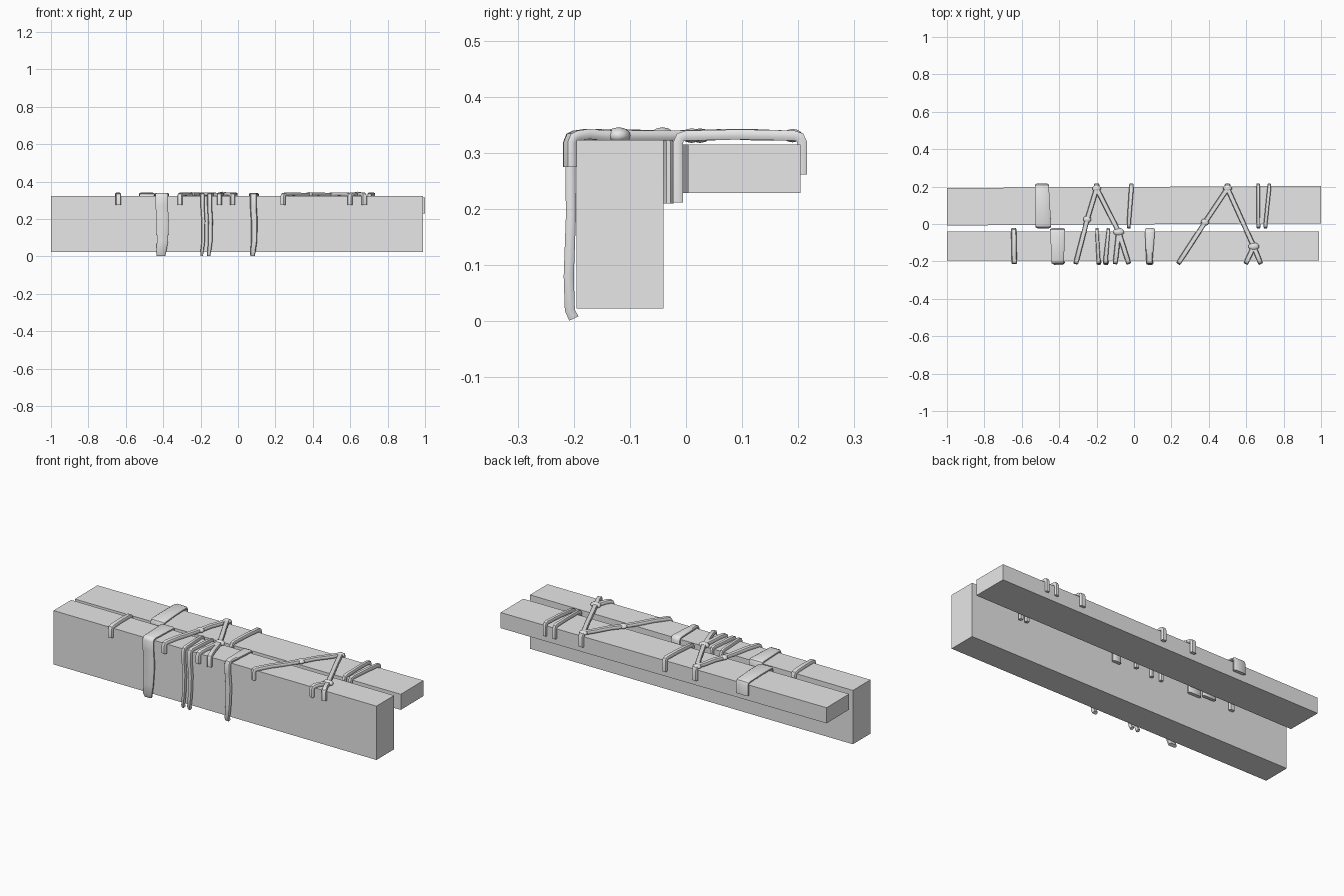
import bpy, bmesh
from mathutils import Vector, Matrix

cube = bpy.data.objects.get("Cube")
if cube:
    bpy.data.objects.remove(cube, do_unlink=True)

grey = bpy.data.materials.new("plain grey")
grey.use_nodes = True
grey.diffuse_color = (0.8, 0.8, 0.8, 1)
grey.node_tree.nodes["Principled BSDF"].inputs["Base Color"].default_value = (0.8, 0.8, 0.8, 1)

TOP = 0.331      # centre height of the straps lying on the beams
FRONT, BACK = -0.206, 0.207
GAP_FRONT, GAP_BACK = -0.031, -0.014
SECTION = [(-1, -.4), (-.75, -1), (.75, -1), (1, -.4), (1, .4), (.75, 1), (-.75, 1), (-1, .4)]


def finish(name, bm, smooth=True):
    bmesh.ops.recalc_face_normals(bm, faces=bm.faces)
    mesh = bpy.data.meshes.new(name)
    bm.to_mesh(mesh)
    bm.free()
    if smooth:
        mesh.shade_smooth()
        mesh.set_sharp_from_angle(angle=0.7)
    mesh.materials.append(grey)
    ob = bpy.data.objects.new(name, mesh)
    bpy.context.collection.objects.link(ob)
    return ob


def beam(name, size, centre, turn=0):
    bm = bmesh.new()
    bmesh.ops.create_cube(bm, size=1, matrix=Matrix.Diagonal((*size, 1)))
    ob = finish(name, bm, smooth=False)
    ob.location = centre
    ob.rotation_euler.z = turn


def ribbon(name, path, widths, side, thick=0.018):
    """Sweep a rounded flat section along a path."""
    bm = bmesh.new()
    pts = [Vector(p) for p in path]
    rings = []
    for i, p in enumerate(pts):
        tangent = (pts[min(i + 1, len(pts) - 1)] - pts[max(i - 1, 0)]).normalized()
        normal = side.cross(tangent).normalized()
        rings.append([bm.verts.new(p + side * a * widths[i] / 2 + normal * b * thick / 2)
                      for a, b in SECTION])
    for r, s in zip(rings, rings[1:]):
        for k in range(8):
            j = (k + 1) % 8
            bm.faces.new((r[k], r[j], s[j], s[k]))
    bm.faces.new(rings[0])
    bm.faces.new(rings[-1])
    return finish(name, bm)


def corner(x, y, inward, low):
    """Hanging end, then the rounded bend onto the top."""
    return [(x, y, low), (x, y, TOP - 0.012),
            (x, y + inward * 0.004, TOP - 0.003), (x, y + inward * 0.014, TOP)]


def strap(name, x0, y0, low0, x1, y1, low1, w0, w1):
    start = corner(x0, y0, 1, low0)
    end = corner(x1, y1, -1, low1)[::-1]
    mid = [((x0 + x1) / 2, (y0 + y1) / 2, TOP + 0.002)]
    ribbon(name, start + mid + end, [w0] * 4 + [(w0 + w1) / 2] + [w1] * 4, Vector((1, 0, 0)))


def long_strap(name, x0, x1, w0, w1):
    """Strap over the front beam whose front end hangs to the floor."""
    heights = [0.005, 0.02, 0.08, 0.19]
    offsets = [0.006, -0.001, -0.003, 0.001]
    scales = [0.7, 0.8, 0.9, 1.0]
    drift = [-0.004, -0.003, 0.004, 0.005]
    hang = [(x0 + d, FRONT + o, h) for d, o, h in zip(drift, offsets, heights)]
    bend = corner(x0, FRONT, 1, 0.27)
    back = corner(x1, GAP_FRONT, -1, 0.21)[::-1]
    ribbon(name, hang + bend + back,
           [w0 * s for s in scales] + [w0] * 4 + [w1] * 4, Vector((1, 0, 0)))


def vine(name, start, end, low=None, width=0.026):
    """Diagonal cord, optionally hanging over the front edge."""
    run = Vector((end[0] - start[0], end[1] - start[1], 0)).normalized()
    side = run.cross(Vector((0, 0, 1)))
    a = Vector((*start, TOP))
    b = Vector((*end, TOP))
    path = [a + run * 0.012, a.lerp(b, .35) + Vector((0, 0, .003)), a.lerp(b, .7), b]
    if low:
        path = [(*start, low), (*start, TOP - 0.012), a + run * 0.004 - Vector((0, 0, .003))] + path
    ribbon(name, path, [width] * len(path), side)


def knot(name, x, y, sx, sy, sz):
    bm = bmesh.new()
    bmesh.ops.create_icosphere(bm, subdivisions=2, radius=1, matrix=Matrix.Diagonal((sx, sy, sz, 1)))
    finish(name, bm).location = (x, y, TOP)


# Beams
beam("front_beam", (1.99, 0.155, 0.3), (-0.005, -0.118, 0.173))
beam("back_beam", (2.0, 0.2, 0.087), (0, 0.098, 0.272), 0.006)

# Straps around the front beam
strap("short_front_strap", -0.64, FRONT, 0.275, -0.643, GAP_FRONT, 0.21, 0.028, 0.028)
long_strap("wide_front_strap", -0.408, -0.408, 0.066, 0.08)
long_strap("thin_front_strap_1", -0.19, -0.198, 0.02, 0.018)
long_strap("thin_front_strap_2", -0.152, -0.138, 0.025, 0.018)
long_strap("tapered_front_strap", 0.082, 0.085, 0.035, 0.052)

# Straps around the back beam
for i, (x0, x1, w0, w1) in enumerate([(-0.485, -0.492, 0.083, 0.075), (-0.028, -0.014, 0.021, 0.025),
                                      (0.665, 0.664, 0.02, 0.02), (0.703, 0.723, 0.02, 0.02)]):
    strap(f"back_strap_{i + 1}", x0, GAP_BACK, 0.212, x1, BACK, 0.262, w0, w1)

# Zigzag cords with knots
zigzags = [((-0.31, FRONT), (-0.25, 0.025), (-0.2, 0.19), (-0.082, -0.042), (-0.1, -0.03)),
           ((0.24, FRONT), (0.38, 0.01), (0.5, 0.19), (0.64, -0.12), (0.6, 0.675))]
for i, (start, middle, apex, fork, feet) in enumerate(zigzags, 1):
    vine(f"rising_cord_{i}", start, middle, 0.275)
    vine(f"upper_cord_{i}", middle, apex)
    vine(f"falling_cord_{i}", apex, fork)
    for tag, x in zip("ab", feet):
        vine(f"forked_cord_{i}{tag}", (x, FRONT), fork, 0.275)
    ribbon(f"apex_hanging_end_{i}", corner(apex[0], BACK, -1, 0.262), [0.03] * 4, Vector((1, 0, 0)))
    knot(f"small_knot_{i}", *middle, 0.022, 0.02, 0.013)
    knot(f"apex_knot_{i}", *apex, 0.024, 0.018, 0.012)
    knot(f"fork_knot_{i}", *fork, 0.03, 0.022, 0.015)
